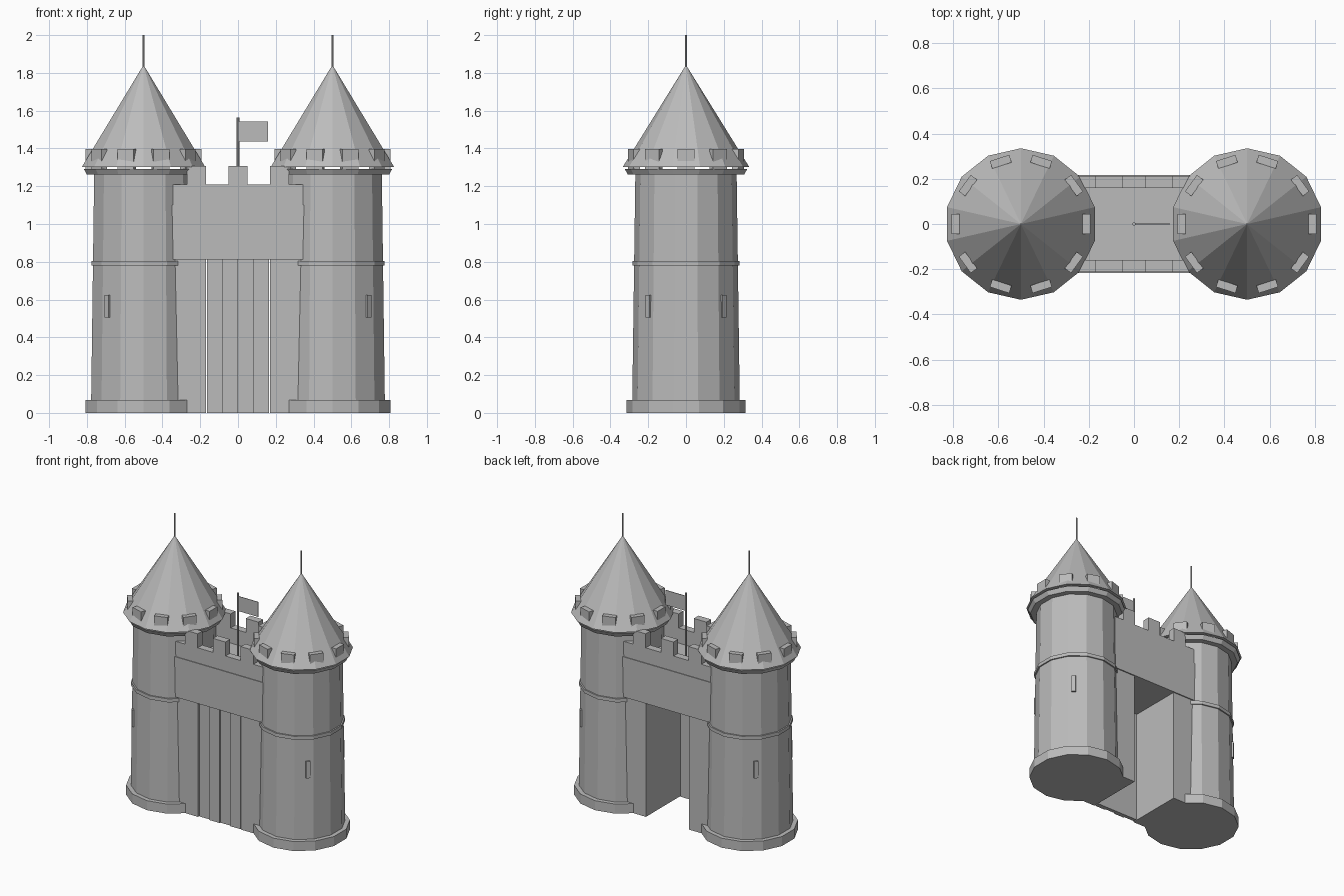
import bpy
import math

if "Cube" in bpy.data.objects:
    bpy.data.objects.remove(bpy.data.objects["Cube"])

stone = bpy.data.materials.new("grey_stone")
stone.diffuse_color = (0.5, 0.5, 0.5, 1)
stone.use_nodes = True
stone.node_tree.nodes["Principled BSDF"].inputs["Base Color"].default_value = stone.diffuse_color
SIDES = 14


def add(name, verts, faces, loc=(0, 0, 0), rot=0):
    mesh = bpy.data.meshes.new(name)
    mesh.from_pydata(verts, [], faces)
    mesh.materials.append(stone)
    obj = bpy.data.objects.new(name, mesh)
    obj.location = loc
    obj.rotation_euler.z = rot
    bpy.context.collection.objects.link(obj)
    return obj


def lathe(name, x, r1, z1, r2, z2, n=SIDES):
    """Frustum with a corner on +y; r2 = 0 gives a pointed cone."""
    def ring(r, z):
        return [(r * math.sin(math.tau * i / n), r * math.cos(math.tau * i / n), z) for i in range(n)]
    verts = ring(r1, z1)
    faces = [list(range(n))]
    if r2:
        verts += ring(r2, z2)
        faces += [[(i + 1) % n, i, n + i, n + (i + 1) % n] for i in range(n)]
        faces.append(list(range(2 * n - 1, n - 1, -1)))
    else:
        verts.append((0, 0, z2))
        faces += [[(i + 1) % n, i, n] for i in range(n)]
    return add(name, verts, faces, (x, 0, 0))


def box(name, x, y, z, loc=(0, 0, 0), rot=0):
    """Box from (min, max) ranges on each axis."""
    verts = [(a, b, c) for c in z for b in y for a in x]
    faces = [(0, 2, 3, 1), (4, 5, 7, 6), (0, 1, 5, 4), (2, 6, 7, 3), (0, 4, 6, 2), (1, 3, 7, 5)]
    return add(name, verts, faces, loc, rot)


# Two round towers
for side, label in ((-1, "left"), (1, "right")):
    cx = 0.5 * side
    lathe(label + "_tower_plinth", cx, 0.315, 0, 0.315, 0.068)
    lathe(label + "_tower_body", cx, 0.285, 0.03, 0.268, 1.275)
    lathe(label + "_tower_band", cx, 0.284, 0.78, 0.284, 0.805)
    lathe(label + "_tower_collar", cx, 0.308, 1.262, 0.325, 1.292)
    lathe(label + "_tower_roof", cx, 0.335, 1.302, 0, 1.842)
    lathe(label + "_roof_spike", cx, 0.005, 1.82, 0.005, 2.0, 6)
    # Ring of battlements poking through the roof edge
    for i in range(10):
        box(f"{label}_tower_merlon_{i}", (0.272, 0.307), (-0.045, 0.045), (1.288, 1.398),
            (cx, 0, 0), math.tau * i / 10)
    # Arrow slits on the outer diagonals
    for sy, end in ((-1, "front"), (1, "back")):
        angle = math.atan2(sy * math.sin(math.radians(46)), side * math.cos(math.radians(46)))
        box(f"{label}_{end}_arrow_slit", (0.255, 0.283), (-0.014, 0.014), (0.505, 0.625),
            (cx, 0, 0), angle)
    # Gate pier beside the passage
    box(label + "_gate_pier", sorted((0.17 * side, 0.42 * side)), (-0.209, 0.209), (0, 0.82))

# Wall over the gate, with parapets and battlements front and back
box("gate_wall", (-0.42, 0.42), (-0.217, 0.217), (0.813, 1.1))
for sy, end in ((-1, "front"), (1, "back")):
    y = sorted((0.16 * sy, 0.212 * sy))
    box(end + "_parapet", (-0.42, 0.42), y, (1.095, 1.208))
    for i in range(3):
        mx = 0.22 * (i - 1)
        box(f"{end}_wall_merlon_{i}", (mx - 0.05, mx + 0.05), y, (1.2, 1.308))

# Plank door closing the front of the passage
for i in range(4):
    x0 = -0.164 + 0.082 * i
    front = -0.206 if i % 2 else -0.198
    box(f"door_plank_{i}", (x0, x0 + 0.082), (front, -0.172), (0, 0.813))

# Flag above the gate
lathe("flag_pole", 0, 0.007, 1.09, 0.007, 1.565, 8)
box("flag", (0.004, 0.16), (-0.002, 0.002), (1.437, 1.543))
